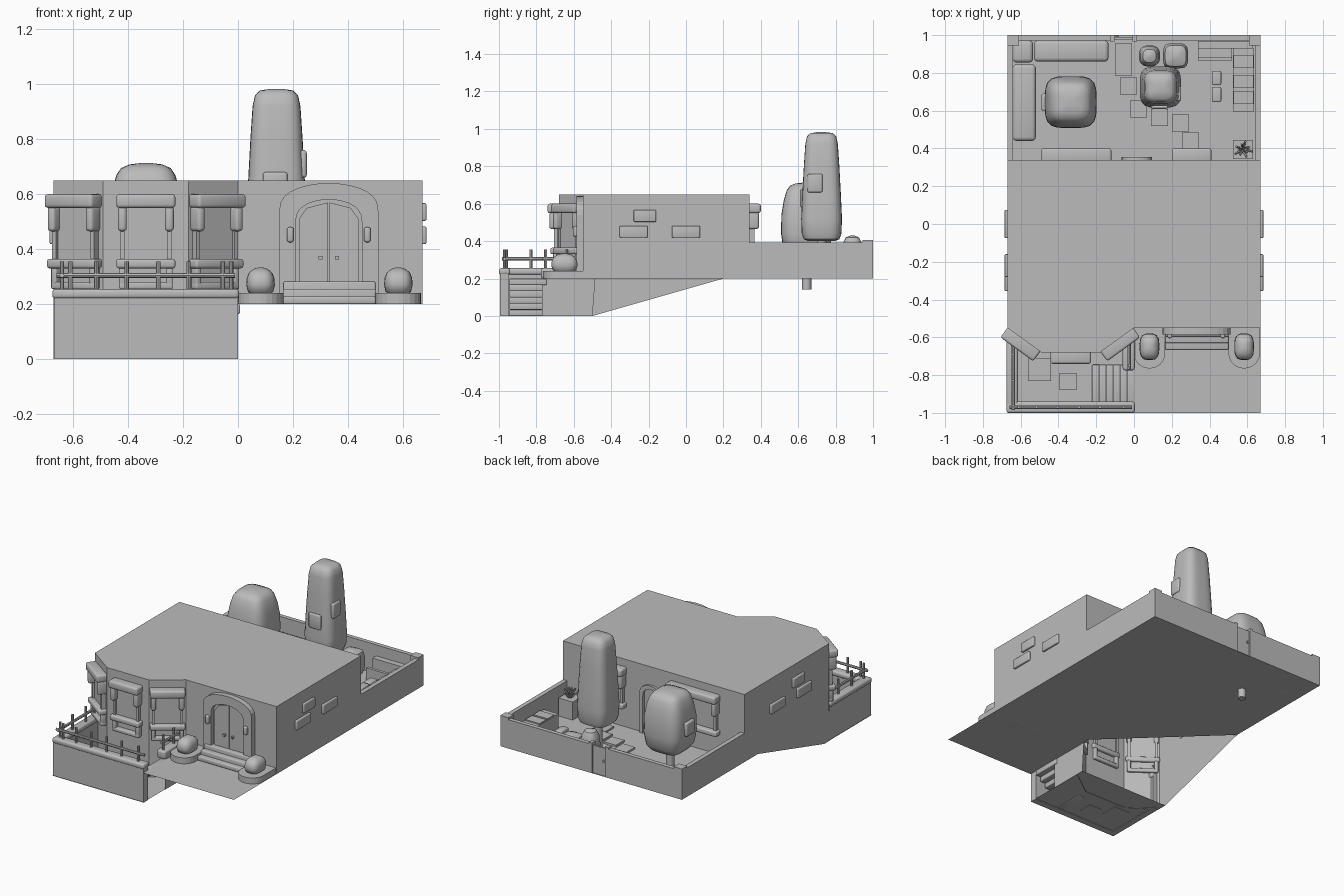
import bpy, bmesh, math
from mathutils import Matrix, Vector

if "Cube" in bpy.data.objects:
    bpy.data.objects.remove(bpy.data.objects["Cube"])

grey = bpy.data.materials.new("plain_grey")
grey.use_nodes = True
grey.diffuse_color = (0.5, 0.5, 0.5, 1)
grey.node_tree.nodes["Principled BSDF"].inputs["Base Color"].default_value = (0.5, 0.5, 0.5, 1)
ID = Matrix.Identity(4)


def finish(name, bm, m=ID, smooth=False, recalc=True):
    bm.transform(m)
    if recalc:
        bmesh.ops.recalc_face_normals(bm, faces=bm.faces)
    me = bpy.data.meshes.new(name)
    bm.to_mesh(me)
    bm.free()
    me.materials.append(grey)
    ob = bpy.data.objects.new(name, me)
    bpy.context.scene.collection.objects.link(ob)
    if smooth:
        bpy.ops.object.select_all(action="DESELECT")
        ob.select_set(True)
        bpy.context.view_layer.objects.active = ob
        bpy.ops.object.shade_smooth_by_angle(angle=math.radians(40))
    return ob


def box(name, x0, x1, y0, y1, z0, z1, bevel=0, m=ID):
    bm = bmesh.new()
    bmesh.ops.create_cube(bm, size=1)
    for v in bm.verts:
        v.co = Vector(((x0 + x1) / 2 + v.co.x * (x1 - x0),
                       (y0 + y1) / 2 + v.co.y * (y1 - y0),
                       (z0 + z1) / 2 + v.co.z * (z1 - z0)))
    if bevel:
        bmesh.ops.bevel(bm, geom=bm.edges[:], offset=bevel, segments=3, profile=0.5, affect="EDGES")
    return finish(name, bm, m, bool(bevel))


def sheet(name, pts):
    bm = bmesh.new()
    f = bm.faces.new([bm.verts.new(p) for p in pts])
    return finish(name, bm, recalc=False)


def prism(name, pts, z0, z1, bottom=True, top=True, m=ID):
    bm = bmesh.new()
    lo = [bm.verts.new((x, y, z0)) for x, y in pts]
    hi = [bm.verts.new((x, y, z1)) for x, y in pts]
    for i in range(len(pts)):
        j = (i + 1) % len(pts)
        bm.faces.new((lo[i], lo[j], hi[j], hi[i]))
    if top:
        bm.faces.new(hi)
    if bottom:
        bm.faces.new(lo[::-1])
    return finish(name, bm, m)


def rod(name, a, b, r, n=8):
    a, b = Vector(a), Vector(b)
    bm = bmesh.new()
    bmesh.ops.create_cone(bm, cap_ends=True, segments=n, radius1=r, radius2=r, depth=(b - a).length)
    m = Matrix.Translation((a + b) / 2) @ Vector((0, 0, 1)).rotation_difference(b - a).to_matrix().to_4x4()
    return finish(name, bm, m, True)


def puff(name, cx, cy, profile, n=32, power=4):
    # stacked rounded-square rings
    bm = bmesh.new()
    rings = []
    for z, r in profile:
        ring = []
        for i in range(n):
            a = 2 * math.pi * (i + 0.5) / n
            c, s = math.cos(a), math.sin(a)
            k = r / (abs(c) ** power + abs(s) ** power) ** (1 / power)
            ring.append(bm.verts.new((cx + k * c, cy + k * s, z)))
        rings.append(ring)
    for p, q in zip(rings, rings[1:]):
        for i in range(n):
            j = (i + 1) % n
            bm.faces.new((p[i], p[j], q[j], q[i]))
    bm.faces.new(rings[0][::-1])
    bm.faces.new(rings[-1])
    return finish(name, bm, ID, True)


def arch_line(half, z0, spring, rise, n=14):
    arc = [(-half * math.cos(math.pi * i / n), spring + rise * math.sin(math.pi * i / n) ** 0.8)
           for i in range(n + 1)]
    return [(-half, z0)] + arc + [(half, z0)]


def upright(cx, y):
    # turns a flat xy outline into an xz one, its height running toward -y
    return Matrix.Translation((cx, y, 0)) @ Matrix.Rotation(math.pi / 2, 4, "X")


def arch(name, m, outer, inner, depth):
    prism(name, outer + inner[::-1], 0, depth, m=m)


# House shell and lower storey
bay = [(-.67, -.55), (-.49, -.68), (-.18, -.68), (0, -.55)]
prism("house", bay + [(.67, -.55), (.67, .34), (-.67, .34)], .2, .65, bottom=False)
for i, (p, q) in enumerate(zip(bay, bay[1:])):
    sheet("bay_base", [(*p, 0), (*q, 0), (*q, .2), (*p, .2)])
sheet("side_base", [(-.67, .2, .2), (-.67, -.5, 0), (-.67, -.56, 0), (-.67, -.56, .2)])
sheet("inner_side", [(0, -.77, 0), (0, -.5, 0), (0, -.485, .2), (0, -.77, .2)])
sheet("ground", [(0, -1, .2), (.67, -1, .2), (.67, 1, .2), (-.67, 1, .2), (-.67, .2, .2), (0, -.44, .2)])
sheet("sunken_floor", [(-.67, -1, .003), (0, -1, .003), (0, -.5, .003), (-.67, -.5, .003)])


# Windows, built facing -y then turned
def window(x, y, deg, w, lower=True):
    m = Matrix.Translation((x, y, 0)) @ Matrix.Rotation(math.radians(deg), 4, "Z")
    h = w / 2
    box("window_hood", -h, h, -.06, .02, .55, .60, .012, m)
    box("window_pane", -h + .02, h - .02, -.012, .01, .36, .56, 0, m)
    box("window_sill", -h, h, -.045, .02, .33, .365, .01, m)
    for s in (-1, 1):
        e = s * (h - .022)
        box("window_jamb", e - .008, e + .008, -.025, .02, .36, .55, 0, m)
        box("window_bracket", e - .016, e + .016, -.05, .02, .465, .555, .012, m)
        if lower:
            box("sill_bracket", e - .012, e + .012, -.03, .02, .27, .335, .006, m)
    if lower:
        box("window_ledge", -h + .01, h - .01, -.03, .02, .255, .28, .006, m)


window(-.335, -.68, 0, .215)
window(-.585, -.615, -36, .215)
window(-.09, -.615, 36, .215)
window(-.305, .34, 180, .37, False)
window(.305, .34, 180, .21, False)

# Front door
door = upright(.33, -.55)
arch("door_frame", door, arch_line(.18, .2, .54, .1), arch_line(.12, .2, .5, .08), .035)
prism("door_panel", arch_line(.12, .2, .5, .08), 0, .006, m=door)
for s in (-1, 1):
    leaf = [(s * .002, .28), (s * .108, .28), (s * .108, .51), (s * .08, .55), (s * .002, .57)]
    prism("door_leaf", leaf, 0, .014, m=door)
    x = .33 + s * .03
    box("door_handle", x - .007, x + .007, -.58, -.56, .362, .376)
    x = .33 + s * .14
    box("door_lamp", x - .012, x + .012, -.605, -.57, .425, .48, .008)
for i in range(3):
    box("door_step", .165, .5, -.665 + .035 * i, -.55, .2, .228 + .027 * i, .006)

# Back door surround
arch("back_door_frame", Matrix.Translation((.015, .34, 0)) @ Matrix.Rotation(math.pi, 4, "Z") @ upright(0, 0),
     arch_line(.08, .2, .46, .07), arch_line(.055, .2, .45, .055), .016)

# Rounded planters with clipped shrubs
ball = [(.232, .03), (.245, .046), (.27, .052), (.295, .05), (.315, .042), (.328, .026), (.333, .01)]
for cx in (.082, .583):
    curve = [(cx + .083 * math.cos(math.pi * i / 12), -.685 - .08 * math.sin(math.pi * i / 12))
             for i in range(13)]
    prism("front_planter", [(cx - .083, -.55), (cx + .083, -.55)] + curve, .2, .24)
    bush = puff("front_shrub", cx, 0, ball, power=3)
    bush.scale.y = 1.35
    bush.location.y = -.65

# Raised bricks on both side walls
for s in (-1, 1):
    for y, z, w in ((-.28, .45, .15), (0, .45, .15), (-.22, .535, .12)):
        box("wall_brick", s * .675 - .01, s * .675 + .01, y - w / 2, y + w / 2, z - .032, z + .032, .006)

# Sunken court walls, caps and railings
box("court_front_wall", -.668, 0, -.995, -.95, 0, .235)
box("court_side_wall", -.668, -.625, -.995, -.56, 0, .235)
box("court_front_cap", -.675, .004, -1, -.94, .22, .255, .012)
box("court_side_cap", -.675, -.615, -1, -.56, .22, .255, .012)
box("court_end_cap", -.06, .004, -.775, -.56, .2, .255, .012)
for x in (-.61, -.515, -.405, -.29, -.18, -.055):
    rod("front_rail_post", (x, -.97, .25), (x, -.97, .355), .008)
for y in (-.96, -.83, -.69, -.6):
    rod("side_rail_post", (-.64, y, .25), (-.64, y, .355), .008)
for y in (-.75, -.64):
    rod("end_rail_post", (-.025, y, .25), (-.025, y, .355), .008)
rod("front_rail", (-.66, -.97, .305), (-.01, -.97, .305), .009)
rod("side_rail", (-.64, -.985, .305), (-.64, -.57, .305), .009)
rod("end_rail", (-.025, -.77, .305), (-.025, -.6, .305), .009)

# Court stairs and paving
for i in range(6):
    x = -.222 + .037 * i
    box("court_stair", x, x + .045, -.945, -.745, .033 * i, .033 * i + .034, .006)
for x, y, s in ((-.5, -.77, .06), (-.35, -.835, .045)):
    box("court_paver", x - s, x + s, y - s, y + s, 0, .012)

# Back yard wall, posts and gate
for s in (-1, 1):
    box("yard_side_wall", s * .655 - .015, s * .655 + .015, .34, 1, .2, .392)
    box("corner_post", s * .64 - .03, s * .64 + .03, .945, 1, .2, .405)
for x0, x1 in ((-.67, -.12), (.01, .67)):
    box("yard_back_wall", x0, x1, .972, 1, .2, .392)
box("gate", -.12, .01, .978, .99, .2, .385)
for x in (-.115, .005):
    box("gate_post", x - .012, x + .012, .965, 1, .2, .402)
rod("gate_knob", (-.09, .98, .3), (-.09, 1, .3), .008)

# Trees
puff("broad_tree", -.335, .645, [(.31, .06), (.325, .1), (.36, .125), (.44, .137), (.54, .135), (.62, .122),
                               (.67, .107), (.695, .09), (.708, .06), (.713, .02)])
rod("broad_trunk", (-.335, .645, .14), (-.335, .645, .34), .025, 12)
puff("tall_tree", .14, .725, [(.40, .07), (.41, .095), (.44, .106), (.52, .109), (.65, .103), (.8, .095),
                             (.92, .087), (.96, .078), (.977, .06), (.983, .02)])
rod("tall_trunk", (.14, .725, .2), (.14, .725, .42), .025, 12)
box("leaf_clump", .225, .25, .65, .73, .66, .76, .01)
box("leaf_clump", .09, .18, .61, .63, .58, .68, .01)
box("leaf_clump", -.49, -.46, .6, .69, .45, .54, .01)

# Garden seating, shrubs and worktops
box("side_hedge", -.642, -.52, .44, .845, .2, .3, .02)
box("back_hedge", -.53, -.135, .86, .972, .2, .3, .02)
box("corner_hedge", -.642, -.535, .855, .972, .2, .31, .02)
puff("yard_shrub", .082, .89, [(.2, .03), (.24, .05), (.33, .056), (.39, .05), (.42, .035), (.43, .01)], power=2.6)
puff("yard_bush", .22, .89, [(.2, .05), (.23, .064), (.31, .066), (.35, .055), (.365, .02)])
box("kitchen_back_counter", .34, .63, .93, .97, .2, .32)
box("kitchen_front_lip", .34, .52, .865, .885, .2, .28)
box("kitchen_basin", .34, .52, .885, .93, .2, .24)
box("kitchen_side_counter", .525, .635, .595, .93, .2, .3)
for y in (.67, .755, .86):
    box("counter_top", .527, .633, y - .035, y + .035, .3, .308)
box("garden_bench", .412, .462, .645, .725, .2, .26, .008)
box("garden_bench_end", .412, .462, .735, .81, .2, .26, .008)
for x, y in ((-.055, .91), (-.055, .83), (-.03, .73), (.025, .61), (.135, .565), (.245, .535), (.3, .44)):
    box("stepping_stone", x - .045, x + .045, y - .045, y + .045, .2, .212)

# Potted plant
box("plant_box", .525, .63, .345, .445, .2, .32)
for i in range(14):
    a = i * 2.4
    r = .012 + .003 * i
    tip = (.577 + r * math.cos(a), .395 + r * math.sin(a), .385 - .002 * i)
    rod("plant_leaf", (.577, .395, .31), tip, .006, 5)
